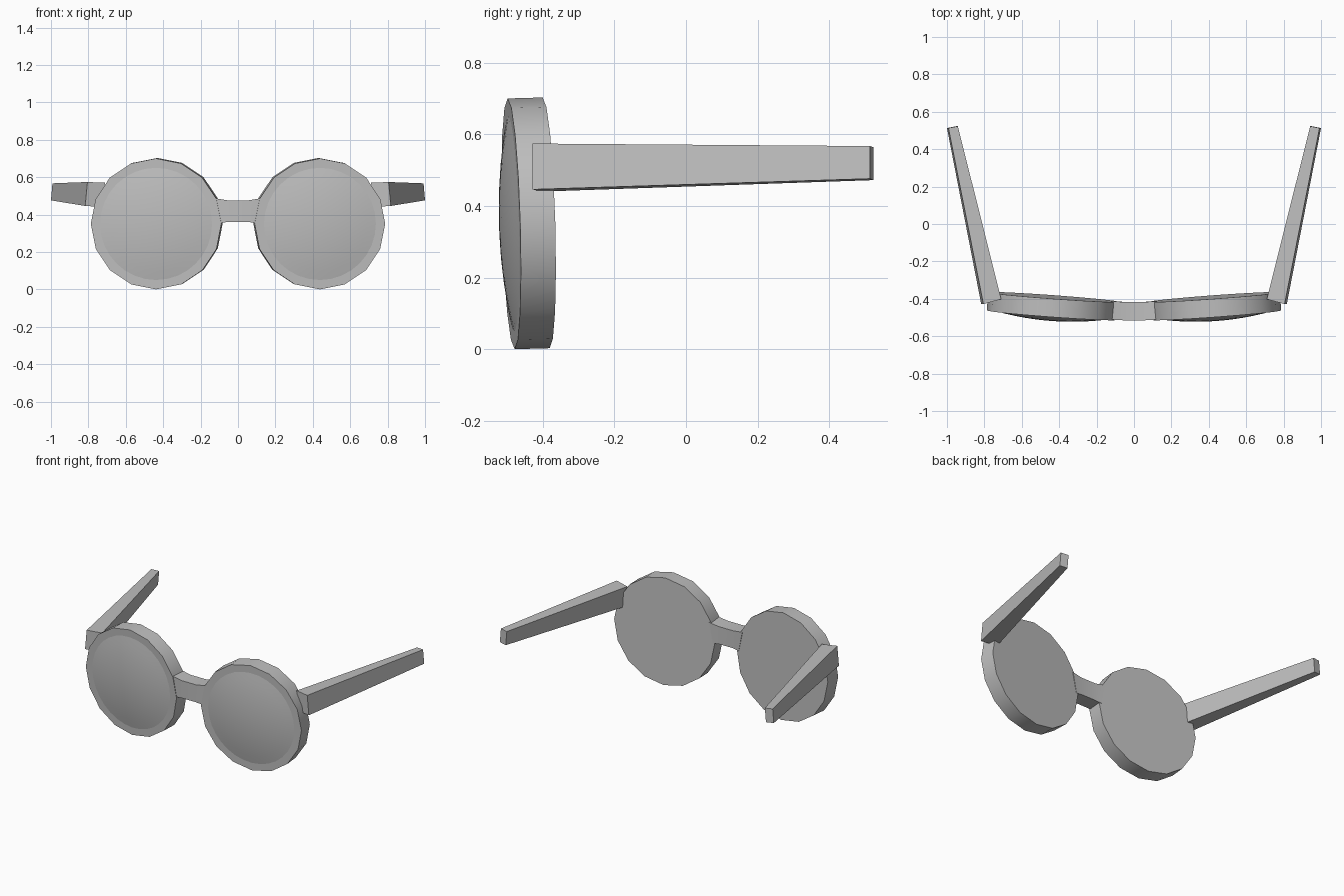
import bpy, bmesh, math
from mathutils import Matrix, Vector

cube = bpy.data.objects.get("Cube")
if cube:
    bpy.data.objects.remove(cube, do_unlink=True)

grey = bpy.data.materials.new("plain grey")
grey.use_nodes = True
GREY = (0.52, 0.52, 0.52, 1)
grey.diffuse_color = GREY
grey.node_tree.nodes["Principled BSDF"].inputs["Base Color"].default_value = GREY


def finish(bm, name, smooth=False):
    """Turn a bmesh into a named grey object."""
    bmesh.ops.recalc_face_normals(bm, faces=bm.faces)
    mesh = bpy.data.meshes.new(name)
    bm.to_mesh(mesh)
    bm.free()
    mesh.materials.append(grey)
    obj = bpy.data.objects.new(name, mesh)
    bpy.context.collection.objects.link(obj)
    if smooth:
        bpy.ops.object.select_all(action='DESELECT')
        obj.select_set(True)
        bpy.context.view_layer.objects.active = obj
        bpy.ops.object.shade_smooth_by_angle(angle=math.radians(30))
    return obj


def loft(sections, name, smooth=False):
    """Bridge a row of four-cornered sections and cap both ends."""
    bm = bmesh.new()
    rows = [[bm.verts.new(p) for p in s] for s in sections]
    for a, b in zip(rows, rows[1:]):
        for i in range(4):
            j = (i + 1) % 4
            bm.faces.new((a[i], a[j], b[j], b[i]))
    bm.faces.new(rows[0])
    bm.faces.new(rows[-1])
    return finish(bm, name, smooth)


RADIUS, DEPTH = 0.35, 0.098
LENS_RADIUS, BULGE = 0.30, 0.03

for side, label in ((1, "left"), (-1, "right")):
    # Slightly toed-out and tipped frame placement
    place = (Matrix.Translation((side * 0.438, -0.488, 0.35))
             @ Matrix.Rotation(side * 0.073, 4, 'Z')
             @ Matrix.Rotation(0.028, 4, 'X'))
    face_front = Matrix.Rotation(math.pi / 2, 4, 'X')

    # Sixteen-sided rim disc
    bm = bmesh.new()
    bmesh.ops.create_cone(
        bm, cap_ends=True, segments=16, radius1=RADIUS, radius2=RADIUS,
        depth=DEPTH, matrix=place @ Matrix.Translation((0, DEPTH / 2, 0)) @ face_front)
    finish(bm, label + "_rim", True)

    # Shallow domed lens
    bm = bmesh.new()
    steps = 6
    profile = [bm.verts.new((LENS_RADIUS * i / steps, 0, BULGE * (1 - (i / steps) ** 2)))
               for i in range(steps + 1)]
    edges = [bm.edges.new(pair) for pair in zip(profile, profile[1:])]
    bmesh.ops.spin(bm, geom=profile + edges, cent=(0, 0, 0), axis=(0, 0, 1),
                   angle=math.tau, steps=32)
    bmesh.ops.remove_doubles(bm, verts=bm.verts, dist=0.0005)
    bm.transform(place @ face_front)
    lens = finish(bm, label + "_lens", True)
    if sum((p.normal.y for p in lens.data.polygons)) > 0:
        lens.data.flip_normals()

    # Tapered temple arm: inner bottom, outer bottom, outer top, inner top
    front = [(0.715, -0.402, 0.440), (0.817, -0.428, 0.446),
             (0.805, -0.428, 0.574), (0.710, -0.402, 0.570)]
    back = [(0.950, 0.523, 0.472), (1.0, 0.513, 0.476),
            (0.992, 0.513, 0.567), (0.942, 0.523, 0.564)]
    loft([[Vector((x * side, y, z)) for x, y, z in s] for s in (front, back)],
         label + "_temple")

# Curved nose bridge: columns of top x, bottom x, front y, bottom z, top z
half = [(0.122, 0.095, -0.511, 0.355, 0.487), (0.055, 0.05, -0.515, 0.361, 0.476)]
columns = [(-a, -b, *rest) for a, b, *rest in half] + half[::-1]
loft([[(b, y, low), (b, y + 0.098, low), (a, y + 0.098, high), (a, y, high)]
      for a, b, y, low, high in columns], "bridge", True)
